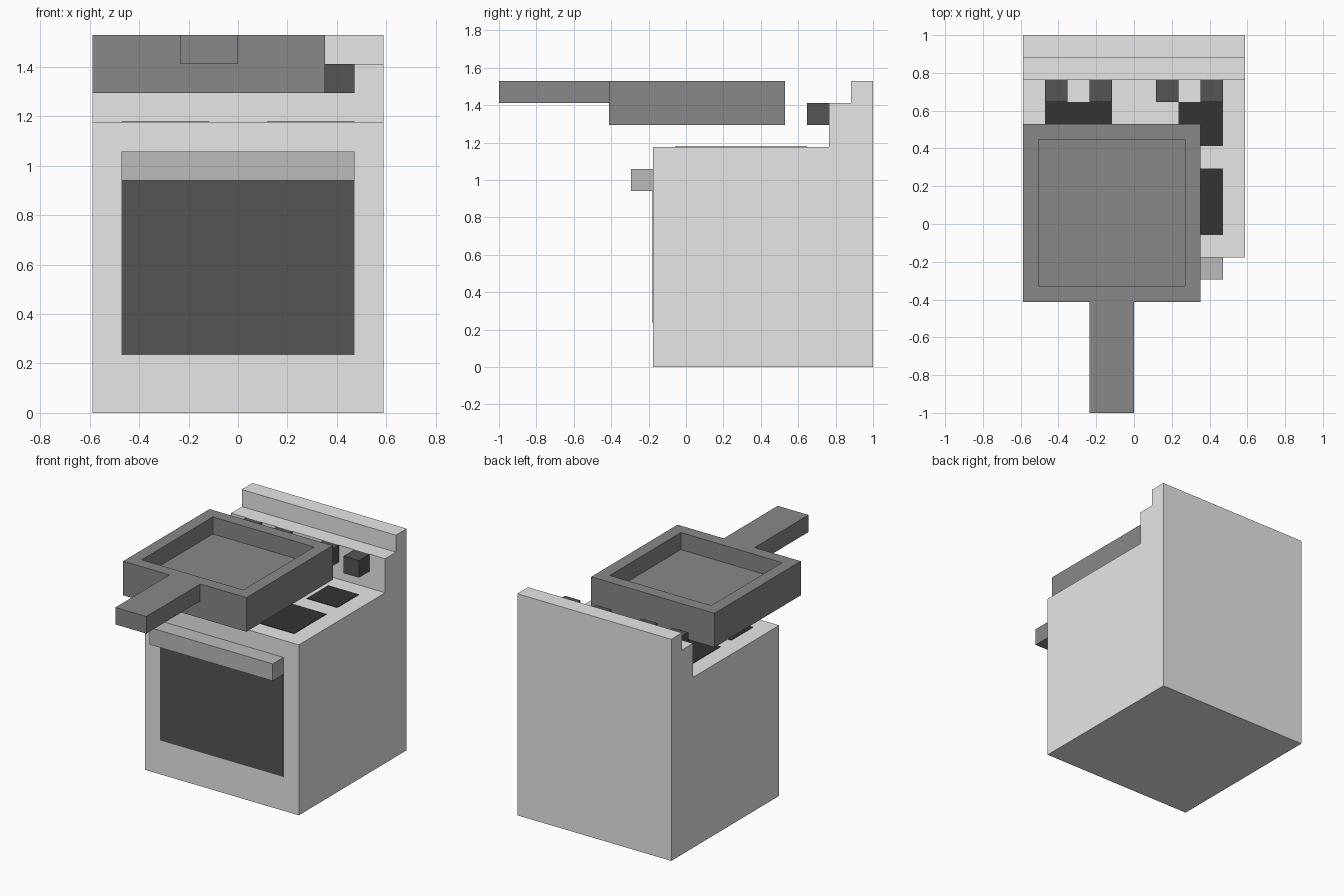
import bpy
import bmesh

cube = bpy.data.objects.get("Cube")
if cube:
    bpy.data.objects.remove(cube, do_unlink=True)

U = 2 / 17          # block size; every part sits on this grid
Y0 = -1.0           # y of grid row 0 (front end of the pan handle)
SKIN = 0.003        # thickness of painted plates


def make_material(name, srgb):
    v = ((srgb / 255 + 0.055) / 1.055) ** 2.4
    mat = bpy.data.materials.new(name)
    mat.use_nodes = True
    mat.diffuse_color = (v, v, v, 1)
    bsdf = mat.node_tree.nodes["Principled BSDF"]
    bsdf.inputs["Base Color"].default_value = (v, v, v, 1)
    bsdf.inputs["Roughness"].default_value = 0.8
    return mat


ENAMEL = make_material("white enamel", 0xEE)
STEEL = make_material("light steel", 0xBB)
PAN = make_material("grey pan metal", 0x88)
GLASS = make_material("dark glass", 0x55)
BURNER = make_material("black burner", 0x33)


def finish(name, bm, mat):
    bmesh.ops.recalc_face_normals(bm, faces=bm.faces)
    mesh = bpy.data.meshes.new(name)
    bm.to_mesh(mesh)
    bm.free()
    mesh.materials.append(mat)
    obj = bpy.data.objects.new(name, mesh)
    bpy.context.collection.objects.link(obj)
    return obj


def box_mesh(x, y, z):
    """Box from (min, max) pairs in grid units."""
    bm = bmesh.new()
    bmesh.ops.create_cube(bm, size=1)
    for v in bm.verts:
        v.co = (U * (x[0] if v.co.x < 0 else x[1]),
                Y0 + U * (y[0] if v.co.y < 0 else y[1]),
                U * (z[0] if v.co.z < 0 else z[1]))
    return bm


def box(name, x, y, z, mat):
    return finish(name, box_mesh(x, y, z), mat)


# Stove body: stepped side profile extruded across the width
profile = [(7, 0), (17, 0), (17, 13), (16, 13), (16, 12), (15, 12), (15, 10), (7, 10)]
bm = bmesh.new()
side = bm.faces.new([bm.verts.new((-5 * U, Y0 + y * U, z * U)) for y, z in profile])
ext = bmesh.ops.extrude_face_region(bm, geom=[side])
bmesh.ops.translate(bm, vec=(10 * U, 0, 0),
                    verts=[g for g in ext["geom"] if isinstance(g, bmesh.types.BMVert)])
finish("stove_body", bm, ENAMEL)

# Oven door window and handle bar
t = SKIN / U
box("oven_window", (-4, 4), (7 - t, 7), (2, 8), GLASS)
box("oven_handle", (-4, 4), (6, 7), (8, 9), STEEL)

# Burners: a large and a small one on each side, placed diagonally
burners = {
    "burner_front_left": ((1, 4), (8, 11)),
    "burner_back_left": ((2, 4), (12, 14)),
    "burner_front_right": ((-4, -2), (8, 10)),
    "burner_back_right": ((-4, -1), (11, 14)),
}
for name, (x, y) in burners.items():
    box(name, x, y, (10, 10 + t), BURNER)

# Control knobs on the back panel
for i, x in enumerate((-4, -2, 1, 3)):
    box(f"knob_{i + 1}", (x, x + 1), (14, 15), (11, 12), GLASS)

# Frying pan: block with a recessed square top
bm = box_mesh((-5, 3), (5, 13), (11, 13))
top = max(bm.faces, key=lambda f: f.calc_center_median().z)
bm.normal_update()
bmesh.ops.inset_region(bm, faces=[top], thickness=U)
ext = bmesh.ops.extrude_face_region(bm, geom=[top])
bmesh.ops.translate(bm, vec=(0, 0, -U),
                    verts=[g for g in ext["geom"] if isinstance(g, bmesh.types.BMVert)])
if top.is_valid:
    bmesh.ops.delete(bm, geom=[top], context="FACES_ONLY")
finish("frying_pan", bm, PAN)
box("pan_handle", (-2, 0), (0, 5), (12, 13), PAN)
